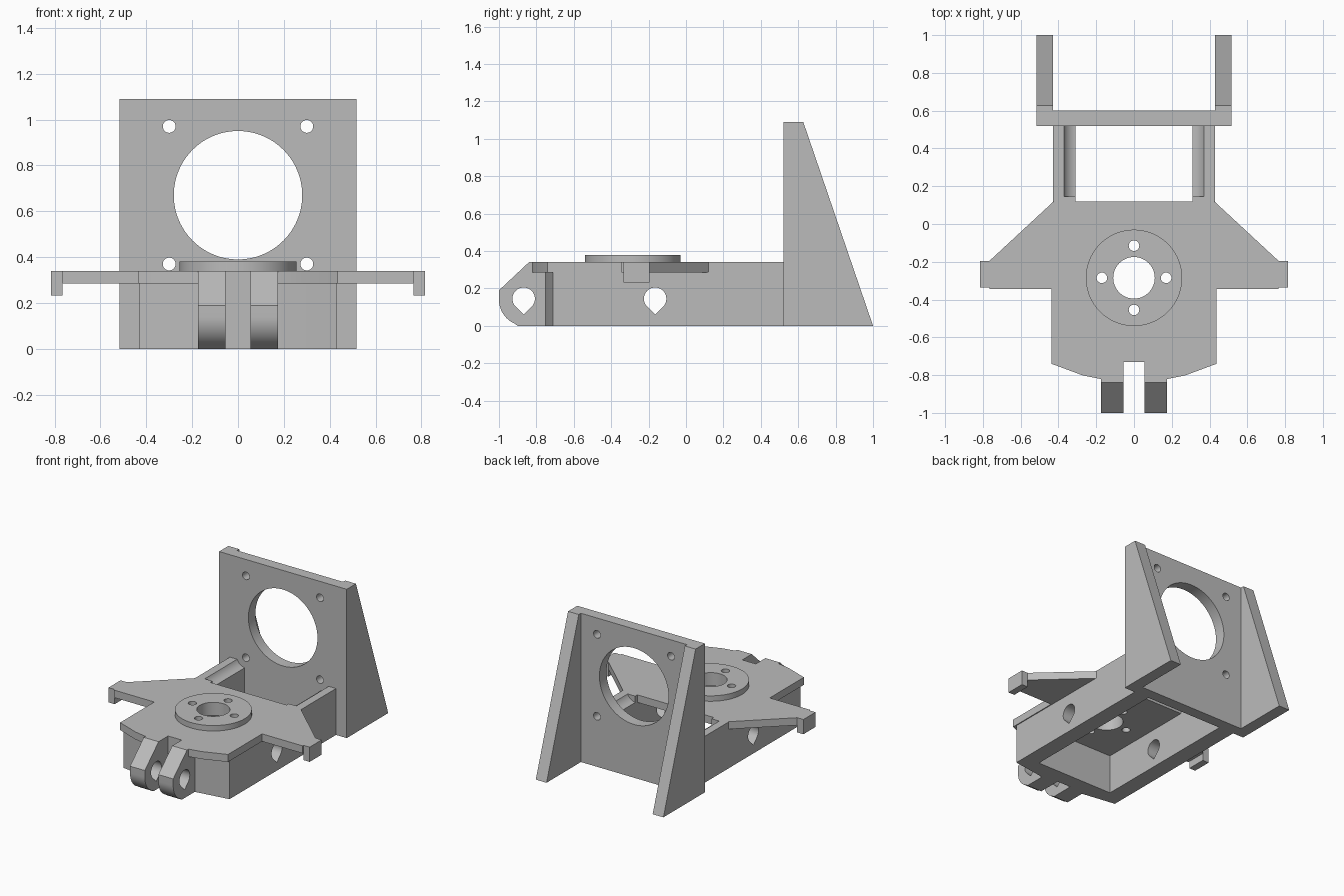
import bpy, bmesh, math
from mathutils import Vector

cube = bpy.data.objects.get("Cube")
if cube:
    bpy.data.objects.remove(cube, do_unlink=True)

grey = bpy.data.materials.new("plain grey")
grey.use_nodes = True
grey.diffuse_color = (0.5, 0.5, 0.5, 1)
grey.node_tree.nodes["Principled BSDF"].inputs["Base Color"].default_value = (0.5, 0.5, 0.5, 1)


def prism(name, outline, axis, lo, hi):
    """Extrude a 2D outline along an axis: x uses (y, z), y uses (x, z), z uses (x, y)."""
    def place(p, d):
        a, b = p
        return Vector({"x": (d, a, b), "y": (a, d, b), "z": (a, b, d)}[axis])
    bm = bmesh.new()
    base = bm.faces.new([bm.verts.new(place(p, lo)) for p in outline])
    grown = bmesh.ops.extrude_face_region(bm, geom=[base])["geom"]
    shift = place((0, 0), hi - lo)
    bmesh.ops.translate(bm, vec=shift, verts=[g for g in grown if isinstance(g, bmesh.types.BMVert)])
    bmesh.ops.recalc_face_normals(bm, faces=bm.faces)
    mesh = bpy.data.meshes.new(name)
    bm.to_mesh(mesh)
    bm.free()
    ob = bpy.data.objects.new(name, mesh)
    mesh.materials.append(grey)
    bpy.context.collection.objects.link(ob)
    return ob


def rect(a0, a1, b0, b1):
    return [(a0, b0), (a1, b0), (a1, b1), (a0, b1)]


def arc(cx, cy, r, start=0, end=360, steps=48):
    count = steps if end - start == 360 else steps + 1
    angles = [math.radians(start + (end - start) * i / steps) for i in range(count)]
    return [(cx + r * math.cos(t), cy + r * math.sin(t)) for t in angles]


def teardrop(cy, cz, r=0.06):
    return arc(cy, cz, r, -45, 225, 30) + [(cy, cz - r * math.sqrt(2))]


def cut(ob, cutters):
    for c in cutters:
        mod = ob.modifiers.new("cut", "BOOLEAN")
        mod.operation = "DIFFERENCE"
        mod.solver = "EXACT"
        mod.object = c
        bpy.context.view_layer.objects.active = ob
        bpy.ops.object.modifier_apply(modifier=mod.name)
        bpy.data.objects.remove(c, do_unlink=True)


def finish(ob):
    bpy.ops.object.select_all(action="DESELECT")
    ob.select_set(True)
    bpy.context.view_layer.objects.active = ob
    bpy.ops.object.shade_smooth_by_angle(angle=math.radians(30))


def mirrored(half):
    return half + [(-x, y) for x, y in reversed(half)]


parts = []

# Upright mounting plate with large bore and four screw holes
plate = prism("upright_plate", rect(-0.43, 0.43, 0, 1.09), "y", 0.52, 0.602)
holes = [prism("cutter", arc(0, 0.67, 0.28, steps=96), "y", 0.4, 0.7)]
for x in (-0.3, 0.3):
    for z in (0.37, 0.97):
        holes.append(prism("cutter", arc(x, z, 0.028, steps=24), "y", 0.4, 0.7))
cut(plate, holes)
parts.append(plate)

for side, s in (("left", 1), ("right", -1)):
    # Tapered gusset beside the upright plate
    gusset = [(0.52, 0), (1, 0), (0.627, 1.09), (0.52, 1.09)]
    parts.append(prism(side + "_gusset", gusset, "x", *sorted((s * 0.43, s * 0.517))))

    # Side wall with cross hole and screw clearance groove
    outline = [(-0.62, 0), (0.52, 0), (0.52, 0.34), (0.12, 0.34), (0.12, 0.287), (-0.62, 0.287)]
    wall = prism(side + "_wall", outline, "x", *sorted((s * 0.31, s * 0.43)))
    cut(wall, [prism("cutter", teardrop(-0.165, 0.145), "x", -0.9, 0.9),
               prism("cutter", arc(s * 0.3, 0.37, 0.077), "y", 0.145, 0.6)])
    parts.append(wall)

    # Hinge lug at the front
    outline = [(-0.7, 0), (-0.7, 0.34), (-0.84, 0.34), (-1, 0.19)]
    outline += arc(-0.86, 0.14, 0.14, 180, 247, 12) + [(-0.9, 0)]
    lug = prism(side + "_hinge_lug", outline, "x", *sorted((s * 0.055, s * 0.175)))
    cut(lug, [prism("cutter", teardrop(-0.868, 0.145), "x", -0.5, 0.5)])
    parts.append(lug)

    # Downturned hook at the wing tip
    parts.append(prism(side + "_hook", rect(*sorted((s * 0.765, s * 0.815)), -0.335, -0.195),
                       "z", 0.232, 0.34))

# Front wall with the hinge slot
front = prism("front_wall", mirrored([(0.43, -0.62), (0.43, -0.712), (0.175, -0.75)]), "z", 0, 0.287)
cut(front, [prism("cutter", rect(-0.055, 0.055, -1, -0.73), "z", -0.1, 0.5)])
parts.append(front)

# Winged deck plate with raised round boss, bored through together
half = [(0.425, 0.12), (0.765, -0.195), (0.765, -0.345), (0.437, -0.345), (0.437, -0.74),
        (0.27, -0.802), (0.14, -0.828), (0.055, -0.835), (0.055, -0.73)]
deck = prism("deck_plate", mirrored(half), "z", 0.285, 0.34)
boss = prism("round_boss", arc(0, -0.285, 0.255, steps=96), "z", 0.34, 0.38)
for ob in (deck, boss):
    bores = [prism("cutter", arc(0, -0.285, 0.11), "z", 0.2, 0.5)]
    for dx, dy in ((0.17, 0), (-0.17, 0), (0, 0.17), (0, -0.17)):
        bores.append(prism("cutter", arc(dx, -0.285 + dy, 0.028, steps=24), "z", 0.2, 0.5))
    cut(ob, bores)
    parts.append(ob)

for ob in parts:
    finish(ob)
